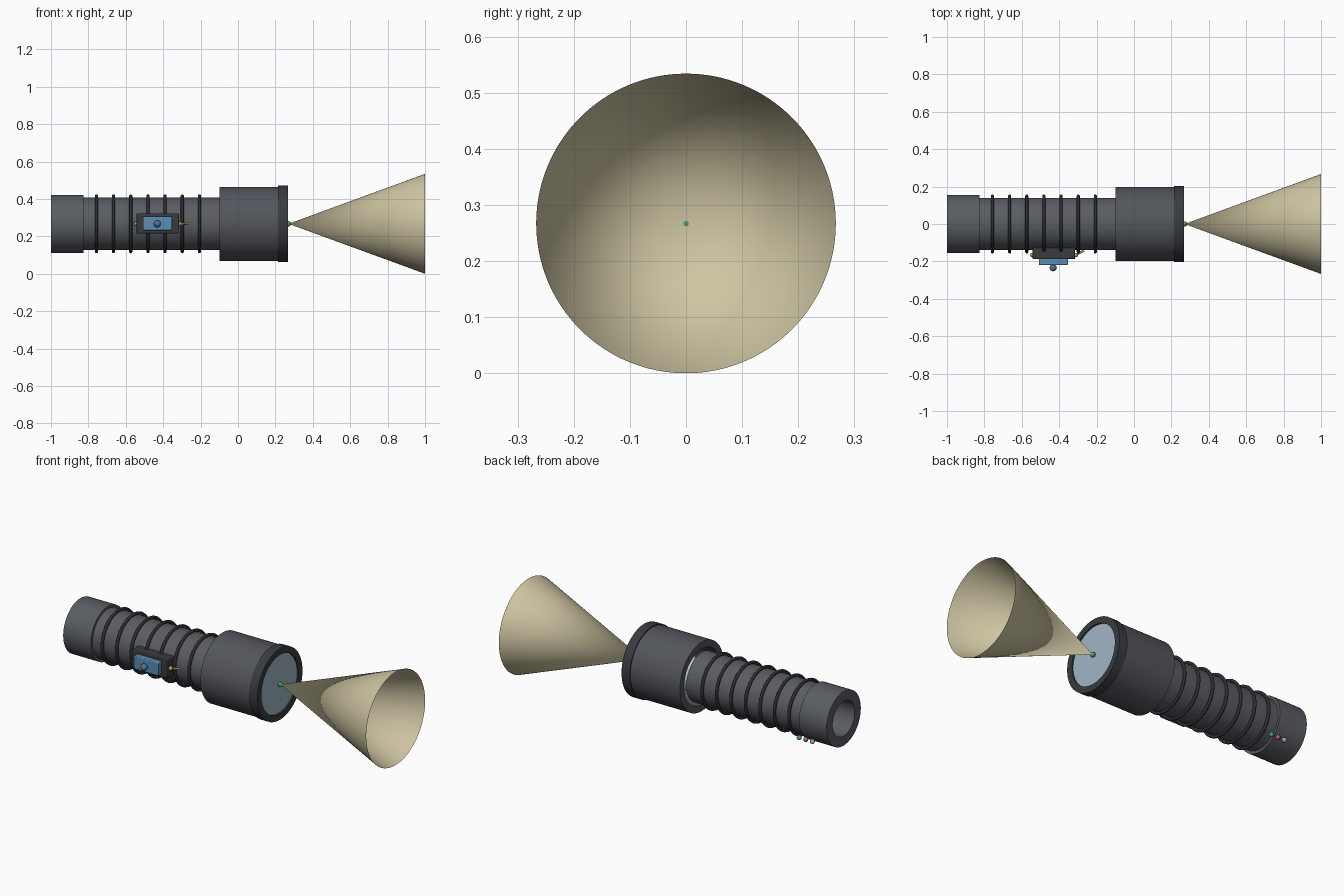
import bpy, bmesh, math
from mathutils import Vector

if "Cube" in bpy.data.objects:
    bpy.data.objects.remove(bpy.data.objects["Cube"])

CZ = 0.267  # height of the torch axis


def material(name, r, g, b):
    m = bpy.data.materials.new(name)
    m.diffuse_color = (r, g, b, 1)
    m.use_nodes = True
    m.node_tree.nodes["Principled BSDF"].inputs["Base Color"].default_value = m.diffuse_color
    return m


BODY = material("body_grey", 0.10, 0.11, 0.125)
HEAD = material("head_grey", 0.085, 0.092, 0.105)
DARK = material("dark_rubber", 0.025, 0.028, 0.032)
TRIM = material("dark_trim", 0.04, 0.045, 0.05)
GLASS = material("lens_glass", 0.36, 0.47, 0.56)
SILVER = material("silver", 0.65, 0.65, 0.65)
BEAM = material("beam_cream", 0.62, 0.56, 0.36)
BLUE = material("switch_blue", 0.10, 0.27, 0.45)
NAVY = material("button_blue", 0.09, 0.17, 0.28)
GREEN = material("green", 0.08, 0.32, 0.2)
RED = material("red", 0.45, 0.12, 0.12)
GREY = material("light_grey", 0.4, 0.4, 0.4)
BRASS = material("brass", 0.5, 0.33, 0.14)


def finish(ob, name, mat):
    ob.name = name
    ob.data.materials.append(mat)
    bpy.ops.object.select_all(action='DESELECT')
    ob.select_set(True)
    bpy.context.view_layer.objects.active = ob
    bpy.ops.object.shade_smooth_by_angle(angle=math.radians(35))
    return ob


def lathe(name, profile, mat, closed=True, n=96):
    """Spin (x, radius) points about the torch axis."""
    bm = bmesh.new()
    rings = []
    for x, r in profile:
        if r == 0:
            rings.append([bm.verts.new((x, 0, CZ))] * n)
        else:
            rings.append([bm.verts.new((x, r * math.cos(2 * math.pi * i / n),
                                        CZ + r * math.sin(2 * math.pi * i / n)))
                          for i in range(n)])
    pairs = list(zip(rings, rings[1:]))
    if closed:
        pairs.append((rings[-1], rings[0]))
    for a, b in pairs:
        for i in range(n):
            j = (i + 1) % n
            face = list(dict.fromkeys((a[i], a[j], b[j], b[i])))
            if len(face) > 2:
                bm.faces.new(face)
    bmesh.ops.recalc_face_normals(bm, faces=bm.faces)
    me = bpy.data.meshes.new(name)
    bm.to_mesh(me)
    bm.free()
    ob = bpy.data.objects.new(name, me)
    bpy.context.collection.objects.link(ob)
    return finish(ob, name, mat)


def tube(name, x0, x1, r_out, r_in, mat):
    return lathe(name, [(x0, r_in), (x0, r_out), (x1, r_out), (x1, r_in)], mat)


def ball(name, loc, r, mat):
    bpy.ops.mesh.primitive_uv_sphere_add(segments=24, ring_count=12, radius=r, location=loc)
    return finish(bpy.context.object, name, mat)


def box(name, lo, hi, mat, bevel):
    lo, hi = Vector(lo), Vector(hi)
    bpy.ops.mesh.primitive_cube_add(size=1, location=(lo + hi) / 2)
    ob = bpy.context.object
    ob.scale = hi - lo
    bpy.ops.object.transform_apply(location=False, rotation=False, scale=True)
    mod = ob.modifiers.new("bevel", 'BEVEL')
    mod.width, mod.segments = bevel, 2
    return finish(ob, name, mat)


def rod(name, a, b, r, mat):
    a, b = Vector(a), Vector(b)
    bpy.ops.mesh.primitive_cylinder_add(vertices=16, radius=r, depth=(b - a).length,
                                        location=(a + b) / 2)
    ob = bpy.context.object
    ob.rotation_euler = (b - a).to_track_quat('Z', 'Y').to_euler()
    return finish(ob, name, mat)


# hollow handle, tail cap, head and bezel
tube("handle", -0.825, -0.10, 0.14, 0.10, BODY)
tube("tail_cap", -1.0, -0.825, 0.155, 0.10, BODY)
tube("head", -0.10, 0.215, 0.198, 0.16, HEAD)
tube("bezel", 0.214, 0.266, 0.204, 0.168, TRIM)

# grip rings
for k in range(7):
    bpy.ops.mesh.primitive_torus_add(location=(-0.757 + k * 0.0918, 0, CZ),
                                     rotation=(0, math.pi / 2, 0),
                                     major_radius=0.149, minor_radius=0.0085,
                                     major_segments=96, minor_segments=12)
    finish(bpy.context.object, f"grip_ring_{k + 1}", DARK)

# bowl-shaped reflector inside the head
bowl = [(-0.09 + 0.32 * (k / 10) ** 2, 0.03 + 0.129 * k / 10) for k in range(11)]
lathe("reflector", bowl, SILVER, closed=False)

# lens and light source
lathe("lens", [(0.245, 0), (0.245, 0.169), (0.257, 0.169), (0.257, 0)], GLASS, closed=False)
ball("light_source", (0.27, 0, CZ), 0.014, GREEN)

# open beam cone
lathe("beam_cone", [(0.27, 0), (1.0, 0.267)], BEAM, closed=False, n=128)

# side switch
box("switch_housing", (-0.542, -0.188, 0.215), (-0.316, -0.125, 0.322), TRIM, 0.004)
box("switch_slider", (-0.509, -0.219, 0.231), (-0.353, -0.18, 0.306), BLUE, 0.004)
ball("switch_button", (-0.432, -0.234, CZ), 0.019, NAVY)

# terminals at the ends of the switch
ball("terminal_rear", (-0.544, -0.166, CZ), 0.012, BRASS)
ball("terminal_front", (-0.311, -0.166, CZ), 0.012, BRASS)
rod("terminal_wire", (-0.311, -0.166, CZ), (-0.268, -0.142, CZ), 0.005, BRASS)

# indicator beads low on the back of the tail
for k, (name, mat) in enumerate((("green", GREEN), ("red", RED), ("grey", GREY))):
    ball(f"indicator_{name}", (-0.80 - 0.042 * k, 0.118, CZ - 0.118), 0.013, mat)
